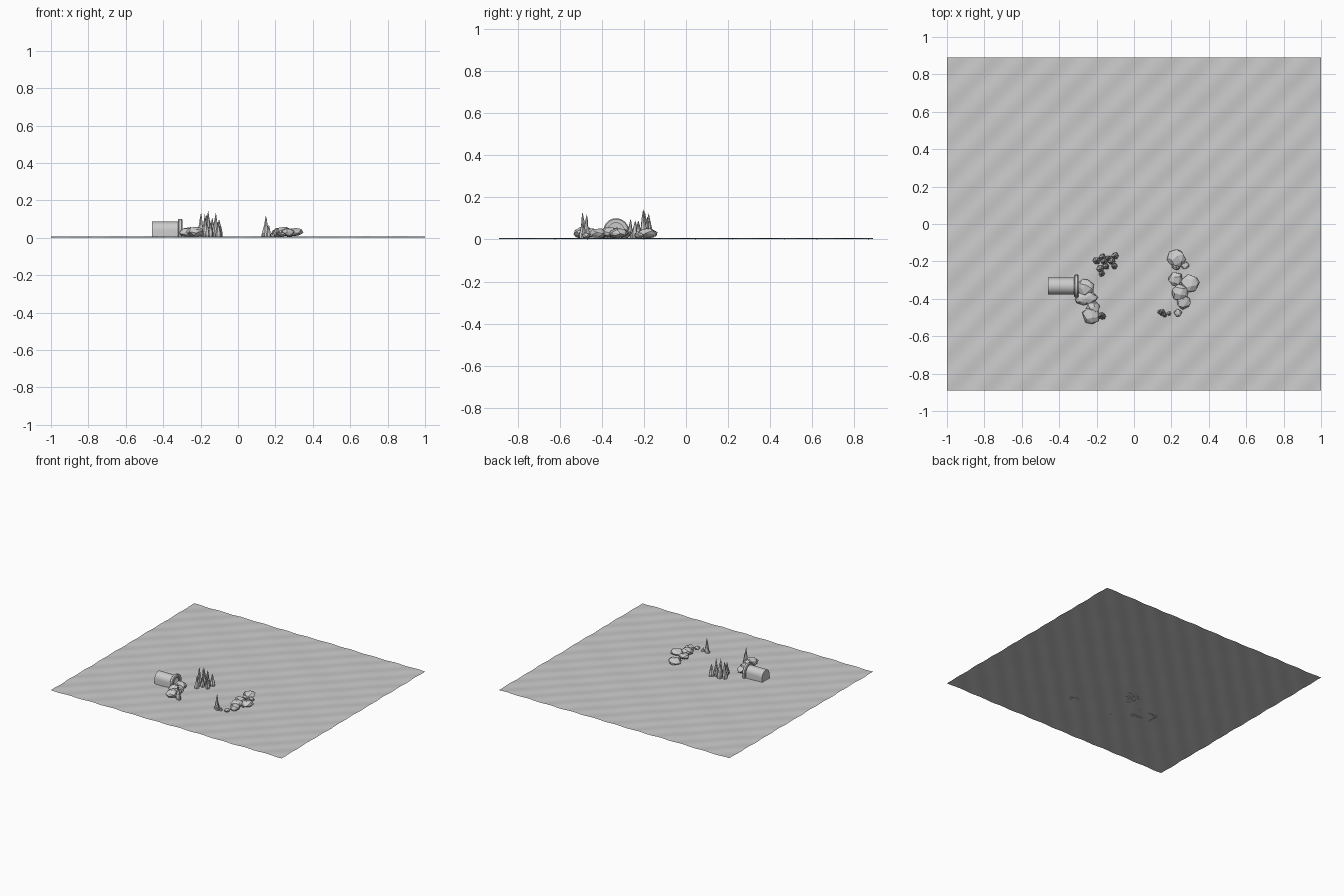
import bpy, bmesh, math, random
from mathutils import Vector

old = bpy.data.objects.get("Cube")
if old:
    bpy.data.objects.remove(old)
random.seed(4)

stone = bpy.data.materials.new("stone grey")
stone.use_nodes = True
grey = (0.6, 0.6, 0.6, 1)
stone.diffuse_color = grey
stone.node_tree.nodes["Principled BSDF"].inputs["Base Color"].default_value = grey
GROUND = 0.004


def finish(bm, name, smooth=False):
    bmesh.ops.recalc_face_normals(bm, faces=bm.faces)
    mesh = bpy.data.meshes.new(name)
    bm.to_mesh(mesh)
    bm.free()
    mesh.materials.append(stone)
    obj = bpy.data.objects.new(name, mesh)
    bpy.context.collection.objects.link(obj)
    for p in mesh.polygons:
        p.use_smooth = smooth
    return obj


# Gently rippled floor with diagonal waves
bm = bmesh.new()
bmesh.ops.create_grid(bm, x_segments=90, y_segments=80, size=1)
for v in bm.verts:
    v.co.y *= 0.89
    v.co.z = GROUND + 0.002 * math.sin((v.co.x - v.co.y) * 33)
    v.co.z += 0.001 * math.sin(v.co.x * 9 + v.co.y * 14)
floor = finish(bm, "sea_floor", True)
for p in floor.data.polygons:
    if p.normal.z < 0:
        p.flip()


def arch_loop(bm, x, radius, top):
    """Arch outline: upright legs under a half circle, in the yz plane."""
    spring = top - radius
    pts = [(radius, 0.002)]
    for i in range(13):
        a = math.pi * i / 12
        pts.append((radius * math.cos(a), spring + radius * math.sin(a)))
    pts.append((-radius, 0.002))
    return [bm.verts.new((x, y - 0.332, z)) for y, z in pts]


def arch_skin(name, stations, closed):
    bm = bmesh.new()
    loops = [arch_loop(bm, *s) for s in stations]
    pairs = list(zip(loops, loops[1:]))
    if closed:
        pairs.append((loops[-1], loops[0]))
    for a, b in pairs:
        for i in range(len(a) - 1):
            bm.faces.new((a[i], a[i + 1], b[i + 1], b[i]))
    if not closed:
        bm.faces.new(loops[0])
        bm.faces.new(loops[-1])
    obj = finish(bm, name, True)
    bpy.context.view_layer.objects.active = obj
    obj.select_set(True)
    bpy.ops.object.shade_smooth_by_angle(angle=math.radians(35))
    obj.select_set(False)


# Tunnel: walled back, hollow inside, thick bevelled rim at the mouth
arch_skin("tunnel", [(-0.46, 0.045, 0.086), (-0.31, 0.045, 0.086),
                     (-0.31, 0.039, 0.079), (-0.45, 0.039, 0.079)], False)
arch_skin("tunnel_rim", [(-0.32, 0.044, 0.084), (-0.32, 0.056, 0.096),
                         (-0.315, 0.061, 0.101), (-0.301, 0.061, 0.101),
                         (-0.296, 0.056, 0.096), (-0.296, 0.039, 0.079)], True)


def rock(name, x, y, size, top):
    """Faceted boulder: convex hull of points spread around a squashed ball."""
    bm = bmesh.new()
    count = 22
    turn = random.uniform(0, 6)
    for i in range(count):
        h = 1 - 2 * (i + 0.5) / count
        r = math.sqrt(1 - h * h)
        a = turn + i * 2.4 + random.uniform(-0.3, 0.3)
        k = random.uniform(0.86, 1.08)
        p = Vector((r * math.cos(a) * size * k, r * math.sin(a) * size * k, h * top / 2 * k))
        z = max(p.z + top / 2 + GROUND, 0.003)
        bm.verts.new((x + p.x, y + p.y, z))
    hull = bmesh.ops.convex_hull(bm, input=bm.verts)
    loose = [g for g in hull["geom_interior"] if isinstance(g, bmesh.types.BMVert)]
    bmesh.ops.delete(bm, geom=loose, context="VERTS")
    bmesh.ops.dissolve_limit(bm, angle_limit=0.2, verts=bm.verts, edges=bm.edges)
    finish(bm, name)


def spike(name, x, y, radius, height):
    """Slim crooked faceted spire, widest low down."""
    bm = bmesh.new()
    sides = 6
    lean = [random.uniform(-0.006, 0.006) for _ in range(2)]
    loops = []
    for t, w in ((0, 0.9), (0.2, 1), (0.5, 0.6), (0.8, 0.25)):
        loops.append([])
        for i in range(sides):
            a = 2 * math.pi * (i + 0.4 * t) / sides
            r = radius * w * random.uniform(0.8, 1.15)
            loops[-1].append(bm.verts.new((x + lean[0] * t + r * math.cos(a),
                                           y + lean[1] * t + r * math.sin(a),
                                           0.002 + height * t)))
    tip = bm.verts.new((x + lean[0], y + lean[1], height))
    for i in range(sides):
        j = (i + 1) % sides
        for a, b in zip(loops, loops[1:]):
            bm.faces.new((a[i], a[j], b[j], b[i]))
        bm.faces.new((loops[-1][i], loops[-1][j], tip))
    bm.faces.new(loops[0])
    finish(bm, name)


# Boulders beside the tunnel mouth
for i, spec in enumerate([(-0.26, -0.34, 0.048, 0.055), (-0.275, -0.4, 0.04, 0.05),
                          (-0.235, -0.395, 0.042, 0.05), (-0.22, -0.45, 0.038, 0.05),
                          (-0.228, -0.487, 0.05, 0.055)]):
    rock(f"tunnel_boulder_{i}", *spec)

# Winding row of boulders on the other side
for i, spec in enumerate([(0.225, -0.185, 0.05, 0.05), (0.225, -0.225, 0.024, 0.035),
                          (0.272, -0.222, 0.022, 0.03), (0.222, -0.295, 0.04, 0.045),
                          (0.3, -0.32, 0.05, 0.05), (0.245, -0.365, 0.048, 0.056),
                          (0.268, -0.42, 0.037, 0.05), (0.236, -0.475, 0.022, 0.03)]):
    rock(f"row_boulder_{i}", *spec)

# Large stand of spires
for i, spec in enumerate([(-0.2, -0.195, 0.021, 0.135), (-0.17, -0.178, 0.02, 0.125),
                          (-0.16, -0.2, 0.02, 0.145), (-0.135, -0.188, 0.018, 0.11),
                          (-0.12, -0.2, 0.02, 0.135), (-0.1, -0.17, 0.02, 0.1),
                          (-0.15, -0.225, 0.018, 0.09), (-0.18, -0.24, 0.02, 0.09),
                          (-0.172, -0.265, 0.017, 0.1), (-0.105, -0.225, 0.016, 0.09)]):
    spike(f"spire_{i}", *spec)

# Small outlying spires
for i, spec in enumerate([(-0.175, -0.487, 0.018, 0.13), (-0.165, -0.495, 0.016, 0.08),
                          (0.15, -0.475, 0.018, 0.12), (0.163, -0.485, 0.015, 0.07),
                          (0.138, -0.47, 0.014, 0.06), (0.187, -0.478, 0.012, 0.035)]):
    spike(f"outlying_spire_{i}", *spec)
